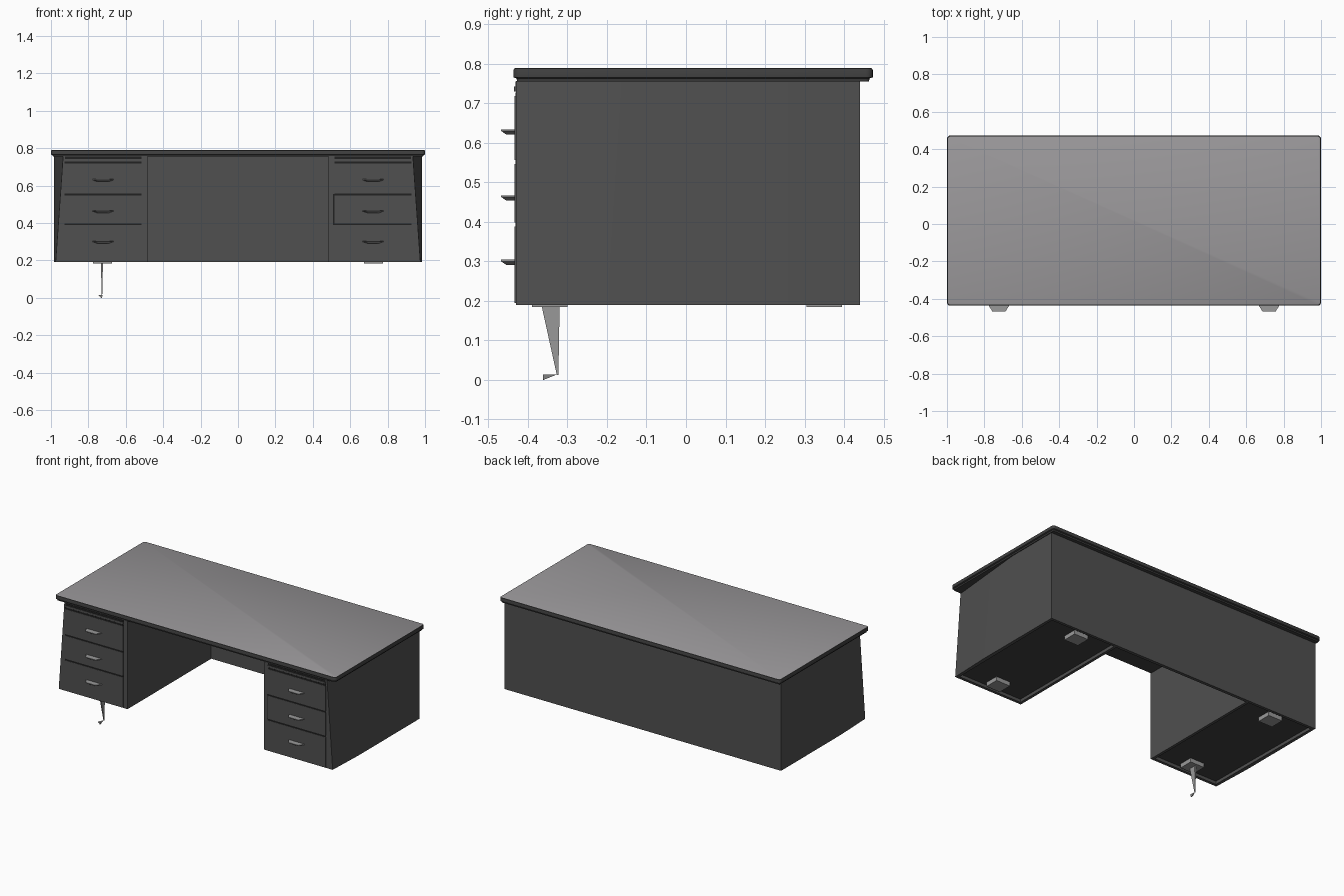
import bpy, bmesh, math
from mathutils import Vector

old = bpy.data.objects.get("Cube")
if old:
    bpy.data.objects.remove(old, do_unlink=True)


def material(name, r, g, b):
    m = bpy.data.materials.new(name)
    m.use_nodes = True
    m.diffuse_color = (r, g, b, 1)
    node = m.node_tree.nodes["Principled BSDF"]
    node.inputs["Base Color"].default_value = (r, g, b, 1)
    node.inputs["Roughness"].default_value = 0.6
    return m


BODY = material("charcoal body", 0.08, 0.08, 0.08)
TOP = material("grey desktop", 0.32, 0.31, 0.32)
EDGE = material("dark edge", 0.05, 0.05, 0.05)
GAP = material("black gap", 0.015, 0.015, 0.015)
METAL = material("grey metal", 0.32, 0.32, 0.32)


def finish(name, bm, mats, smooth=False):
    bmesh.ops.recalc_face_normals(bm, faces=bm.faces[:])
    mesh = bpy.data.meshes.new(name)
    bm.to_mesh(mesh)
    bm.free()
    for m in mats:
        mesh.materials.append(m)
    ob = bpy.data.objects.new(name, mesh)
    bpy.context.collection.objects.link(ob)
    if smooth:
        bpy.ops.object.select_all(action='DESELECT')
        ob.select_set(True)
        bpy.context.view_layer.objects.active = ob
        bpy.ops.object.shade_smooth_by_angle(angle=math.radians(30))
    return ob


def loft(rings):
    """Closed solid through matching rings, listed from bottom to top."""
    bm = bmesh.new()
    loops = [[bm.verts.new(p) for p in ring] for ring in rings]
    n = len(loops[0])
    for a, b in zip(loops, loops[1:]):
        for i in range(n):
            j = (i + 1) % n
            bm.faces.new((a[i], a[j], b[j], b[i]))
    bottom = bm.faces.new(loops[0][::-1])
    top = bm.faces.new(loops[-1])
    return bm, bottom, top


def box(name, xs, ys, zs, mat):
    x0, x1 = sorted(xs)
    rings = [[(x0, ys[0], z), (x1, ys[0], z), (x1, ys[1], z), (x0, ys[1], z)] for z in zs]
    return finish(name, loft(rings)[0], [mat])


# Desktop: rounded slab with a narrow reveal below and a softened upper edge
def slab_ring(inset, z, radius=0.018, cy=0.018):
    hx, hy, pts = 1.0 - radius, 0.455 - radius, []
    for k, (sx, sy) in enumerate([(1, 1), (-1, 1), (-1, -1), (1, -1)]):
        for step in range(5):
            a = math.radians(90 * k + 22.5 * step)
            r = radius - inset
            pts.append((sx * hx + r * math.cos(a), cy + sy * hy + r * math.sin(a), z))
    return pts


bm, _, cap = loft([slab_ring(0.01, 0.755), slab_ring(0.008, 0.763), slab_ring(0, 0.766),
                   slab_ring(0, 0.784), slab_ring(0.002, 0.788), slab_ring(0.006, 0.79)])
for f in bm.faces:
    f.material_index = 1
cap.material_index = 0
finish("desktop", bm, [TOP, EDGE], True)

# Back panel closing the kneehole
box("back_panel", (-0.49, 0.49), (0.42, 0.44), (0.19, 0.757), BODY)

DRAWERS = [(0.195, 0.388), (0.398, 0.547), (0.557, 0.718)]

for side, s in (("left", 1), ("right", -1)):
    # Pedestal: outer wall leans inward toward the top front corner
    low = [(0.985, 0.44), (0.985, -0.17), (0.975, -0.43), (0.485, -0.43), (0.485, 0.44)]
    high = [(0.985, 0.44), (0.985, 0.09), (0.935, -0.43), (0.485, -0.43), (0.485, 0.44)]
    bm, bottom, _ = loft([[(s * x, y, 0.19) for x, y in low],
                          [(s * x, y, 0.757) for x, y in high]])
    bmesh.ops.recalc_face_normals(bm, faces=bm.faces[:])
    # Recessed underside
    bmesh.ops.inset_region(bm, faces=[bottom], thickness=0.025)
    new = bmesh.ops.extrude_discrete_faces(bm, faces=[bottom])["faces"]
    bmesh.ops.translate(bm, verts=new[0].verts[:], vec=Vector((0, 0, 0.02)))
    new[0].material_index = 1
    finish(side + "_pedestal", bm, [BODY, EDGE], True)

    # Drawer fronts, shadow gaps and handles
    for i, (z0, z1) in enumerate(DRAWERS):
        tag = f"{side}_drawer_{i + 1}"
        box(tag, (s * 0.515, s * 0.928), (-0.434, -0.428), (z0, z1), BODY)
        box(tag + "_gap", (s * 0.515, s * 0.928), (-0.432, -0.428), (z1, z1 + 0.01), GAP)
        z = (0.298, 0.461, 0.628)[i]
        cx = s * 0.722
        lower = [(-0.035, -0.428), (-0.022, -0.455), (0.022, -0.455), (0.035, -0.428)]
        upper = [(-0.06, -0.428), (-0.035, -0.468), (0.035, -0.468), (0.06, -0.428)]
        bm, _, _ = loft([[(cx + x, y, z - 0.007) for x, y in lower],
                         [(cx + x, y, z + 0.002) for x, y in upper],
                         [(cx + x, y, z + 0.006) for x, y in upper]])
        finish(tag + "_handle", bm, [METAL])

    # Pull-out tray above the drawers
    box(side + "_tray", (s * 0.515, s * 0.925), (-0.435, -0.428), (0.73, 0.742), BODY)
    box(side + "_tray_gap", (s * 0.515, s * 0.925), (-0.432, -0.428), (0.742, 0.755), GAP)

    # Foot plates with the block that carries them up into the recess
    for end, y in (("front", -0.345), ("back", 0.35)):
        box(f"{side}_{end}_foot_plate", (s * 0.675, s * 0.775), (y - 0.045, y + 0.045),
            (0.184, 0.212), METAL)

# Shadow line beside the left middle drawer
box("left_drawer_side_gap", (0.508, 0.515), (-0.432, -0.428), (0.39, 0.555), GAP)

# Thin tapering leg and its small foot under the right pedestal
leg = [[(-0.729, -0.327, 0.012), (-0.726, -0.327, 0.012), (-0.726, -0.323, 0.012), (-0.729, -0.323, 0.012)],
       [(-0.733, -0.365, 0.185), (-0.722, -0.365, 0.185), (-0.722, -0.32, 0.185), (-0.733, -0.32, 0.185)]]
finish("right_front_leg", loft(leg)[0], [METAL])
foot = [[(-0.733, -0.36, 0), (-0.728, -0.362, 0), (-0.728, -0.35, 0.004)],
        [(-0.745, -0.362, 0.014), (-0.724, -0.362, 0.014), (-0.727, -0.325, 0.014)]]
finish("right_front_foot", loft(foot)[0], [METAL])
